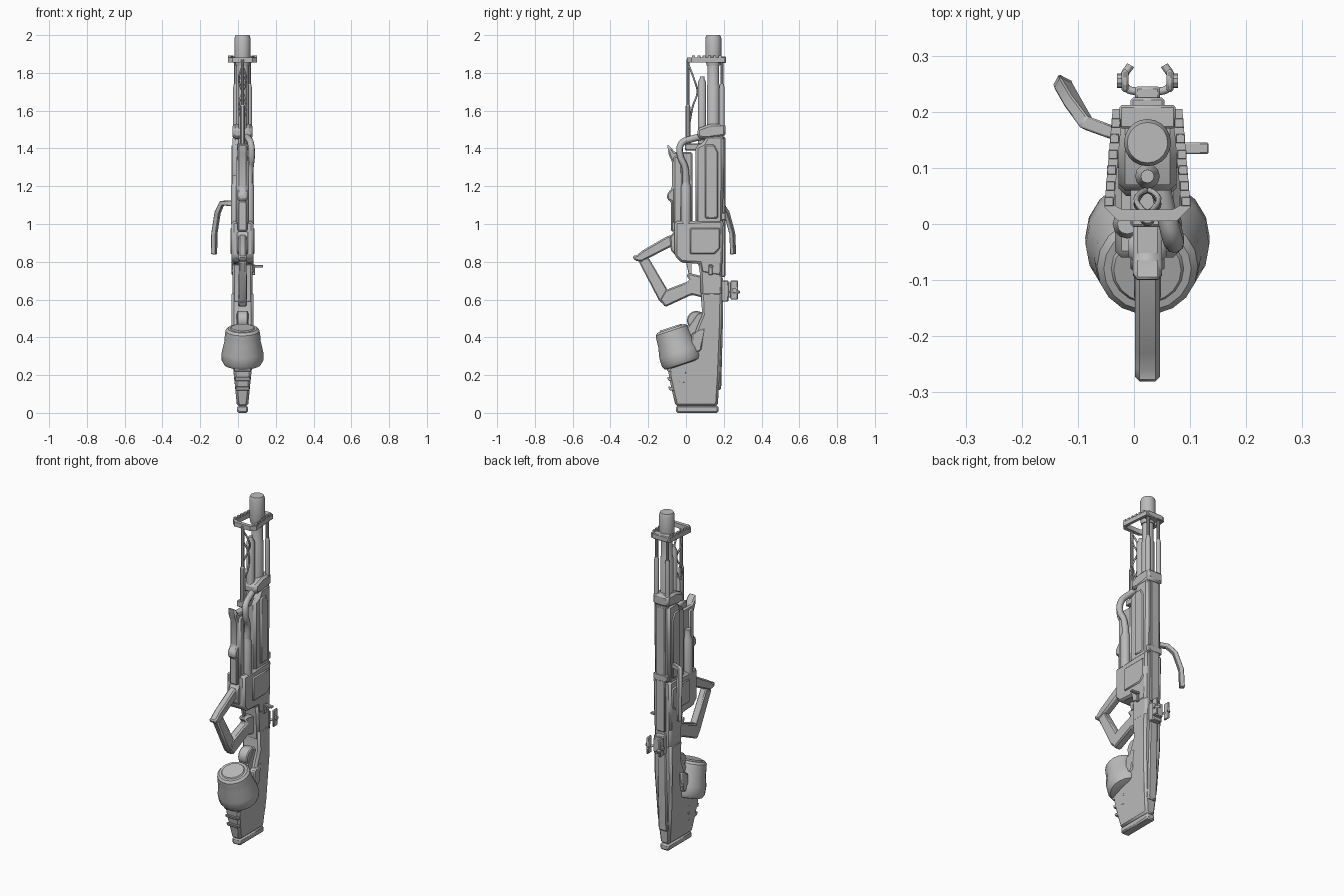
import bpy, bmesh, math
from mathutils import Vector

cube = bpy.data.objects.get("Cube")
if cube:
    bpy.data.objects.remove(cube)

CX = 0.024   # plane of symmetry of the weapon
BY = 0.145   # barrel depth
mat = bpy.data.materials.new("gunmetal_grey")
mat.use_nodes = True
GREY = (0.5, 0.5, 0.5, 1)
mat.diffuse_color = GREY
mat.node_tree.nodes["Principled BSDF"].inputs["Base Color"].default_value = GREY


def finish(name, bm, bevel=0.0):
    bmesh.ops.recalc_face_normals(bm, faces=bm.faces)
    me = bpy.data.meshes.new(name)
    bm.to_mesh(me)
    bm.free()
    me.materials.append(mat)
    ob = bpy.data.objects.new(name, me)
    bpy.context.collection.objects.link(ob)
    if bevel:
        m = ob.modifiers.new("bevel", "BEVEL")
        m.width, m.segments, m.limit_method = bevel, 1, "ANGLE"
    bpy.ops.object.select_all(action="DESELECT")
    ob.select_set(True)
    bpy.context.view_layer.objects.active = ob
    bpy.ops.object.shade_smooth_by_angle(angle=math.radians(32))
    return ob


def prism(name, pts, hw, bevel=0.01, x=CX, width=None):
    """Side profile of (y, z) points extruded across x; width(y, z) overrides hw."""
    bm = bmesh.new()
    sides = []
    for s in (-1, 1):
        sides.append([bm.verts.new((x + s * (width(y, z) if width else hw), y, z)) for y, z in pts])
    a, b = sides
    bm.faces.new(a)
    bm.faces.new(b[::-1])
    for i in range(len(pts)):
        j = (i + 1) % len(pts)
        bm.faces.new((a[i], b[i], b[j], a[j]))
    return finish(name, bm, bevel)


def box(name, x, y, z, bevel=0.004):
    return prism(name, [(y[0], z[0]), (y[1], z[0]), (y[1], z[1]), (y[0], z[1])],
                 (x[1] - x[0]) / 2, bevel, (x[0] + x[1]) / 2)


def lathe(name, start, axis, profile, n=16):
    """Turned part: (distance along axis, radius) rings."""
    q = Vector(axis).to_track_quat("Z", "Y")
    bm = bmesh.new()
    rings = [[bm.verts.new(Vector(start) + q @ Vector((r * math.cos(k * math.tau / n),
              r * math.sin(k * math.tau / n), d))) for k in range(n)] for d, r in profile]
    for a, b in zip(rings, rings[1:]):
        for i in range(n):
            bm.faces.new((a[i], a[(i + 1) % n], b[(i + 1) % n], b[i]))
    bm.faces.new(rings[0])
    bm.faces.new(rings[-1])
    return finish(name, bm)


def rod(name, a, b, r, n=10):
    d = Vector(b) - Vector(a)
    return lathe(name, a, d, [(0, r), (d.length, r)], n)


def tube(name, pts, r, smooth=True):
    cu = bpy.data.curves.new(name, "CURVE")
    cu.dimensions, cu.bevel_depth, cu.bevel_resolution = "3D", r, 2
    cu.resolution_u, cu.use_fill_caps = 5, True
    sp = cu.splines.new("BEZIER" if smooth else "POLY")
    store = sp.bezier_points if smooth else sp.points
    store.add(len(pts) - 1)
    for p, c in zip(store, pts):
        p.co = c if smooth else (*c, 1)
        if smooth:
            p.handle_left_type = p.handle_right_type = "AUTO"
    ob = bpy.data.objects.new(name, cu)
    bpy.context.collection.objects.link(ob)
    cu.materials.append(mat)
    return ob


# Barrel, muzzle and gas tubes
lathe("barrel", (CX, BY, 1.3), (0, 0, 1), [(0, .035), (.43, .035), (.44, .031), (.57, .031)], 20)
lathe("muzzle", (CX, BY, 1.84), (0, 0, 1), [(0, .036), (.03, .042), (.145, .042), (.16, .036)], 20)
lathe("gas_tube", (CX, .085, 1.4), (0, 0, 1), [(0, .022), (.35, .022), (.37, .012), (.38, .012)], 12)
rod("front_rod", (CX, .01, 1.42), (CX, .01, 1.87), .009)
lathe("front_rod_sleeve", (CX, .01, 1.42), (0, 0, 1), [(0, .014), (.2, .014), (.21, .01)], 10)
for side, s in (("right", -1), ("left", 1)):
    rod(side + "_back_rod", (CX + s * .036, .19, 1.45), (CX + s * .036, .19, 1.87), .009)
    lathe(side + "_back_sleeve", (CX + s * .036, .19, 1.5), (0, 0, 1), [(0, .014), (.22, .014), (.24, .01)])
    tube(side + "_wire", [(CX, .015, 1.84), (CX + s * .02, .045, 1.76), (CX, .06, 1.7),
                          (CX - s * .02, .035, 1.62), (CX, .02, 1.54)], .005)

# Muzzle frame: tapered open plate with notched side rails
bm = bmesh.new()
outer = [(-.062, .205), (.062, .205), (.077, .03), (.052, .005), (-.052, .005), (-.077, .03)]
inner = [(-.046, .184), (.046, .184), (.06, .034), (.045, .026), (-.045, .026), (-.06, .034)]
loops = [[bm.verts.new((CX + x, y, z)) for x, y in pts]
         for pts, z in ((outer, 1.855), (outer, 1.882), (inner, 1.882), (inner, 1.855))]
for a, b in zip(loops, loops[1:] + loops[:1]):
    for i in range(6):
        bm.faces.new((a[i], a[(i + 1) % 6], b[(i + 1) % 6], b[i]))
finish("muzzle_frame", bm)
for s in (-1, 1):
    for k in range(6):
        y, x = .04 + k * .028, CX + s * (.0685 - k * .0024)
        box("frame_tooth", (x - .008, x + .008), (y - .008, y + .008), (1.878, 1.892), .001)
box("frame_bridge", (CX - .05, CX + .05), (.17, .212), (1.853, 1.886))

# Collar and barrel shroud
prism("collar", [(.06, 1.455), (.11, 1.45), (.21, 1.465), (.21, 1.53), (.13, 1.53), (.06, 1.505)], .052, .012)
prism("shroud", [(.05, 1.0), (.195, 1.0), (.2, 1.3), (.2, 1.47), (.11, 1.47), (.09, 1.43), (.05, 1.41)], .052, .014)
prism("shroud_panel", [(.1, 1.03), (.17, 1.03), (.17, 1.38), (.15, 1.42), (.1, 1.42)], .058, .006)
box("shroud_front_block", (CX - .03, CX + .03), (-.005, .1), (1.39, 1.425))
box("back_rail", (CX - .028, CX + .028), (.185, .208), (.72, 1.46))
box("rail_clip", (CX - .045, CX + .045), (.18, .21), (1.02, 1.06))

# Front handguard
prism("handguard", [(-.08, .96), (.035, .96), (.035, 1.38), (-.06, 1.38), (-.075, 1.4), (-.1, 1.425),
                    (-.092, 1.37), (-.075, 1.33), (-.075, 1.19), (-.1, 1.16), (-.1, 1.13), (-.08, 1.12)], .026, .008)
prism("handguard_cheeks", [(-.065, 1.0), (-.02, 1.0), (-.02, 1.36), (-.065, 1.36)], .034, .008)
for s in (-1, 1):
    lathe("side_canister", (CX + s * .036, .0, 1.0), (0, 0, 1), [(0, .026), (.2, .026), (.22, .018), (.26, .018)], 12)
tube("hose", [(.04, .1, 1.465), (.055, .03, 1.45), (.068, -.025, 1.425), (.072, -.03, 1.36),
              (.066, -.005, 1.3), (.06, 0, 1.2)], .018)

# Receiver
prism("receiver", [(-.06, .83), (-.025, .795), (.07, .79), (.08, .74), (.19, .72), (.198, 1.02), (.1, 1.02),
                   (.03, 1.015), (-.06, 1.015)], .058, .012)
prism("receiver_panel", [(.02, .84), (.15, .84), (.18, .87), (.18, .98), (.02, .98)], .064, .006)
prism("lower_receiver", [(.08, .58), (.19, .56), (.192, .82), (.06, .82), (.075, .73)], .054, .012)
prism("trigger_block", [(-.08, .86), (-.05, .83), (-.03, .86), (-.03, .96), (-.065, .96), (-.085, .93)], .03, .006)

# Grip frame: front strut, lower guard and pistol grip
prism("front_strut", [(-.285, .83), (-.27, .805), (-.235, .8), (-.05, .895), (-.06, .945), (-.1, .935),
                      (-.23, .86), (-.26, .835)], .022, .008)
prism("lower_guard", [(-.25, .8), (-.2, .825), (-.1, .655), (-.115, .575), (-.14, .59)], .02, .006)
prism("pistol_grip", [(-.14, .6), (-.11, .56), (.03, .625), (.09, .61), (.1, .72), (.02, .74), (.0, .73),
                      (.02, .70), (-.11, .65)], .024, .008)
prism("trigger", [(-.0, .8), (.03, .8), (.03, .73), (.015, .73)], .008, .002)

# Stock narrows toward the butt
prism("stock", [(.08, .64), (.085, .52), (.06, .46), (.04, .4), (.0, .3), (-.095, .25), (-.09, .19), (-.075, .12),
                (-.055, .035), (.168, .035), (.178, .2), (.188, .45), (.192, .64)], .05, .012,
      width=lambda y, z: .026 + .032 * min(1, z / .33))
box("butt_pad", (CX - .028, CX + .028), (-.052, .172), (0, .038), .008)
for k in range(3):
    z = .12 + k * .05
    prism("stock_rib", [(-.088 - k * .005, z), (.0, z - .012), (.0, z + .003), (-.095 - k * .005, z + .02)],
          .036 + k * .005, .003)
prism("stock_spine", [(.14, .12), (.186, .12), (.196, .5), (.196, .72), (.16, .72)], .03, .008)

# Drum magazine and its feed neck
axis = Vector((0, .316, -.949))
top = Vector((CX, -.076, .436))
lathe("drum", top, axis, [(-.012, .078), (0, .09), (.03, .094), (.06, .096), (.12, .11), (.165, .111), (.185, .1), (.19, .08)], 18)
lathe("drum_lid", top, axis, [(-.018, .06), (-.005, .07)], 18)
lathe("feed_neck", (CX - .03, .055, .49), (1, 0, 0), [(0, .045), (.006, .05), (.054, .05), (.06, .045)], 16)
prism("feed_arm", [(-.02, .4), (.08, .36), (.13, .42), (.12, .54), (.06, .53), (.01, .46)], .032, .008)
prism("drum_clamp", [(.03, .31), (.08, .33), (.1, .45), (.03, .42)], .062, .006)

# Rear sight with curved horns
box("sight_base", (CX - .03, CX + .03), (.185, .225), (.59, .7))
box("sight_block", (CX - .022, CX + .022), (.22, .245), (.61, .69))
for s in (-1, 1):
    tube("sight_horn", [(CX + s * .012, .235, .64), (CX + s * .038, .243, .64),
                        (CX + s * .042, .262, .64), (CX + s * .03, .283, .64)], .007)
    x = CX + s * .04
    box("sight_ear", (x - .006, x + .006), (.235, .275), (.6, .7))
    rod("sight_knob", (x, .255, .65), (x + s * .014, .255, .65), .013)

# Bolt handle on the left, folding lever on the right
box("bolt_handle", (.07, .133), (.125, .145), (.77, .782), .002)
box("bolt_slot", (.075, .09), (.12, .14), (.73, .785), .002)
path = [(-.03, .16, 1.11), (-.085, .18, 1.11), (-.108, .215, 1.06), (-.125, .245, .95), (-.127, .25, .84)]
bm = bmesh.new()
rings = []
for i, p in enumerate(path):
    a, b = Vector(path[max(i - 1, 0)]), Vector(path[min(i + 1, len(path) - 1)])
    t = (b - a).normalized()
    u = t.cross(Vector((.8, .6, 0)).cross(t)).normalized() if i < 1 else t.cross(Vector((.4, .9, 0))).normalized()
    u = Vector((.45, .89, 0)).cross(t).normalized() if i else Vector((0, 0, 1))
    v = t.cross(u)
    rings.append([bm.verts.new(Vector(p) + u * j * .014 + v * k * .012) for j, k in ((-1, -1), (1, -1), (1, 1), (-1, 1))])
for a, b in zip(rings, rings[1:]):
    # Match corners by proximity so the bar does not twist
    k0 = min(range(4), key=lambda k: sum((a[i].co - b[(i + k) % 4].co).length for i in range(4)))
    b[:] = b[k0:] + b[:k0]
    for i in range(4):
        bm.faces.new((a[i], a[(i + 1) % 4], b[(i + 1) % 4], b[i]))
bm.faces.new(rings[0])
bm.faces.new(rings[-1])
finish("folding_lever", bm, .003)
